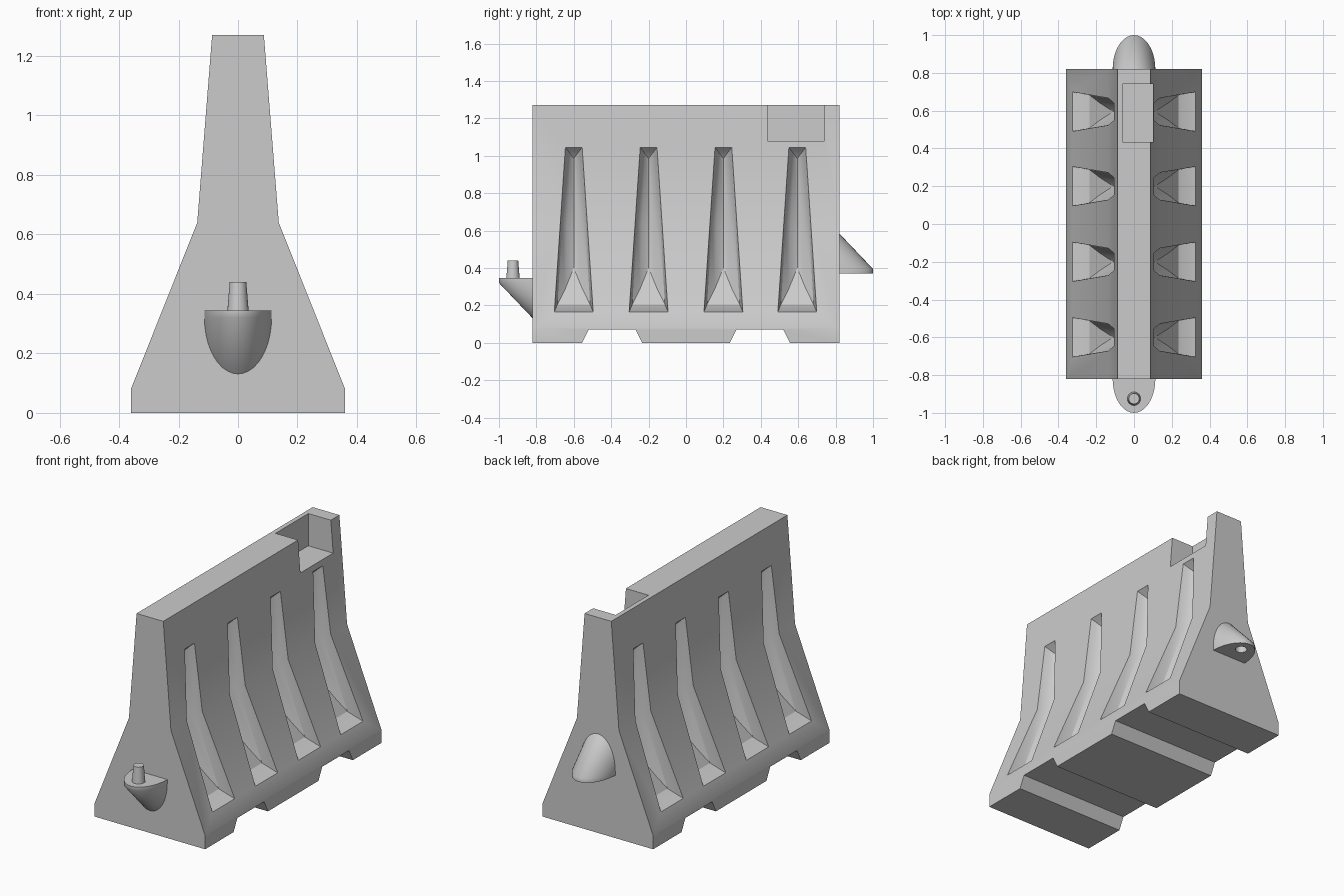
import bpy
import bmesh
from math import cos, sin, pi, radians

default = bpy.data.objects.get("Cube")
if default:
    bpy.data.objects.remove(default, do_unlink=True)

grey = bpy.data.materials.new("plain grey")
grey.use_nodes = True
GREY = (0.6, 0.6, 0.6, 1)
grey.diffuse_color = GREY
grey.node_tree.nodes["Principled BSDF"].inputs["Base Color"].default_value = GREY


def finish(bm, name):
    bmesh.ops.recalc_face_normals(bm, faces=bm.faces)
    mesh = bpy.data.meshes.new(name)
    bm.to_mesh(mesh)
    bm.free()
    mesh.materials.append(grey)
    obj = bpy.data.objects.new(name, mesh)
    bpy.context.collection.objects.link(obj)
    return obj


def activate(obj):
    bpy.ops.object.select_all(action="DESELECT")
    obj.select_set(True)
    bpy.context.view_layer.objects.active = obj


def smooth(obj, angle=30):
    activate(obj)
    bpy.ops.object.shade_smooth_by_angle(angle=radians(angle))


def cut(obj, cutter):
    cutter.hide_render = True
    activate(obj)
    mod = obj.modifiers.new("cut", "BOOLEAN")
    mod.operation = "DIFFERENCE"
    mod.solver = "EXACT"
    mod.object = cutter
    bpy.ops.object.modifier_apply(modifier=mod.name)
    bpy.data.objects.remove(cutter, do_unlink=True)


def prism(bm, lower, upper):
    """Closed solid between two matching outlines."""
    a = [bm.verts.new(p) for p in lower]
    b = [bm.verts.new(p) for p in upper]
    n = len(a)
    for i in range(n):
        j = (i + 1) % n
        bm.faces.new((a[i], a[j], b[j], b[i]))
    bm.faces.new(a)
    bm.faces.new(b)


# Barrier body: tapered profile pulled along y
HALF = 0.82
right = [(0.36, 0), (0.36, 0.08), (0.137, 0.64), (0.087, 1.27)]
profile = right + [(-x, z) for x, z in reversed(right)]
bm = bmesh.new()
prism(bm, [(x, -HALF, z) for x, z in profile], [(x, HALF, z) for x, z in profile])
body = finish(bm, "barrier_body")

# Forklift channels under the body and the pocket in the top edge
bm = bmesh.new()
for y in (-0.395, 0.395):
    channel = [(y - 0.18, -0.04), (y + 0.18, -0.04), (y + 0.125, 0.07), (y - 0.125, 0.07)]
    prism(bm, [(-0.5, v, z) for v, z in channel], [(0.5, v, z) for v, z in channel])
pocket = [(-0.06, 0.435), (0.3, 0.435), (0.3, 0.74), (-0.06, 0.74)]
prism(bm, [(x, y, 1.08) for x, y in pocket], [(x, y, 1.4) for x, y in pocket])
cut(body, finish(bm, "channel_cutter"))

# Tapered side grooves: (half width, x, z) from mouth to deepest line
FLOOR = [(0.104, 0.326, 0.165), (0.087, 0.235, 0.205), (0.045, 0.18, 0.29), (0, 0.11, 0.40)]
WAIST = [(0.072, 0.137, 0.64), (0.062, 0.09, 0.64), (0.035, 0.05, 0.64), (0, 0.035, 0.64)]
CEILING = [(0.045, 0.105, 1.045), (0.03, 0.083, 1.025), (0.015, 0.064, 1.005), (0, 0.05, 0.985)]


def groove(bm, y, side):
    rings = []
    for half in (FLOOR, WAIST, CEILING):
        w, x, z = half[0]
        pts = [(w, x + 0.1, z)] + half
        pts += [(-w, x, z) for w, x, z in reversed(pts[:-1])]
        rings.append([bm.verts.new((side * x, y + w, z)) for w, x, z in pts])
    n = len(rings[0])
    for a, b in zip(rings, rings[1:]):
        for i in range(n):
            j = (i + 1) % n
            bm.faces.new((a[i], a[j], b[j], b[i]))
    for ring in (rings[0], rings[-1]):
        for i in range(n // 2 - 1):
            bm.faces.new((ring[i], ring[i + 1], ring[n - 2 - i], ring[n - 1 - i]))
        m = n // 2
        bm.faces.new((ring[m - 1], ring[m], ring[m + 1]))


bm = bmesh.new()
for y in (-0.6, -0.2, 0.2, 0.595):
    for side in (-1, 1):
        groove(bm, y, side)
cut(body, finish(bm, "groove_cutter"))
smooth(body)


# Rounded end brackets: flat face, thin lip, then a slope back to the wall
def bracket(name, y_dir, z_flat, z_dir):
    steps = 20
    arc = [(0.113 * cos(pi * i / steps), 0.18 * sin(pi * i / steps)) for i in range(steps + 1)]
    bm = bmesh.new()
    rows = []
    for lip, lean in ((0, 0), (0.025, 0), (0.025, 1)):
        rows.append([bm.verts.new((x, y_dir * (HALF + d * (1 - lean)),
                                   z_flat + z_dir * (lip + d * 1.05 * lean)))
                     for x, d in arc])
    for a, b in zip(rows, rows[1:]):
        for i in range(steps):
            bm.faces.new((a[i], a[i + 1], b[i + 1], b[i]))
    bm.faces.new(rows[0])
    bm.faces.new([rows[0][0], rows[1][0]] + rows[2][1:-1] + [rows[1][-1], rows[0][-1]])
    bmesh.ops.remove_doubles(bm, verts=bm.verts, dist=1e-5)
    return finish(bm, name)


def peg(name, y, z0, z1, r0, r1):
    bm = bmesh.new()
    ring = [(cos(2 * pi * i / 24), sin(2 * pi * i / 24)) for i in range(24)]
    prism(bm, [(r0 * c, y + r0 * s, z0) for c, s in ring],
          [(r1 * c, y + r1 * s, z1) for c, s in ring])
    return finish(bm, name)


smooth(bracket("front_pin_bracket", -1, 0.345, -1), 50)
smooth(peg("front_pin", -0.925, 0.34, 0.44, 0.036, 0.028))

# Back bracket has a hole underneath for the next pin
socket = bracket("back_socket_bracket", 1, 0.37, 1)
cut(socket, peg("socket_cutter", 0.925, 0.33, 0.43, 0.034, 0.03))
smooth(socket, 50)
